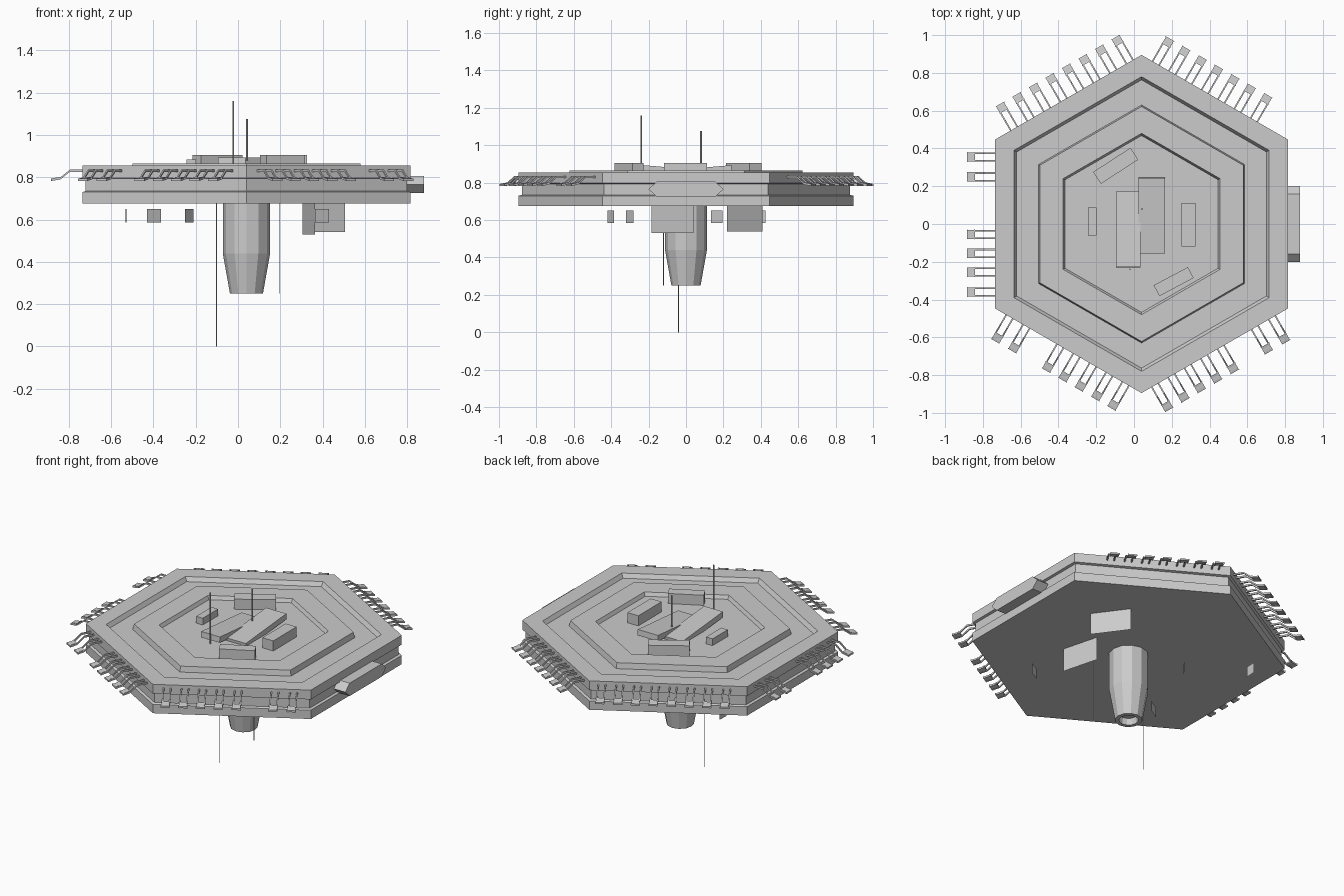
import bpy, bmesh, math
from mathutils import Vector, Matrix

if "Cube" in bpy.data.objects:
    bpy.data.objects.remove(bpy.data.objects["Cube"])

CX = 0.04  # hull axis is offset from the centre


def make(name, verts, faces):
    me = bpy.data.meshes.new(name)
    me.from_pydata([tuple(v) for v in verts], [], faces)
    bm = bmesh.new()
    bm.from_mesh(me)
    bmesh.ops.recalc_face_normals(bm, faces=bm.faces)
    bm.to_mesh(me)
    bm.free()
    ob = bpy.data.objects.new(name, me)
    bpy.context.collection.objects.link(ob)
    return ob


def lathe(name, profile, sides, x=CX, y=0.0):
    """Closed stack of n-sided rings, capped at both ends."""
    verts, faces = [], []
    for r, z in profile:
        for k in range(sides):
            a = math.pi / 2 + 2 * math.pi * k / sides
            verts.append((x + r * math.cos(a), y + r * math.sin(a), z))
    for i in range(len(profile) - 1):
        for k in range(sides):
            n = (k + 1) % sides
            faces.append((i * sides + k, i * sides + n,
                          (i + 1) * sides + n, (i + 1) * sides + k))
    last = (len(profile) - 1) * sides
    faces.append(tuple(range(sides))[::-1])
    faces.append(tuple(range(last, last + sides)))
    return make(name, verts, faces)


BOX = [(0, 1, 3, 2), (4, 6, 7, 5), (0, 4, 5, 1), (2, 3, 7, 6), (0, 2, 6, 4), (1, 5, 7, 3)]


def box(name, centre, size, turn=0.0, tilt=0.0):
    m = (Matrix.Translation(centre) @ Matrix.Rotation(math.radians(turn), 4, 'Z')
         @ Matrix.Rotation(tilt, 4, 'X'))
    verts = [m @ Vector((sx * size[0] / 2, sy * size[1] / 2, sz * size[2] / 2))
             for sx in (-1, 1) for sy in (-1, 1) for sz in (-1, 1)]
    return make(name, verts, BOX)


# Hexagonal hull: grooved edge, stepped top deck
lathe("hull", [(0.895, 0.675), (0.895, 0.73), (0.878, 0.735), (0.878, 0.793),
               (0.895, 0.797), (0.895, 0.855), (0.78, 0.855), (0.763, 0.83),
               (0.63, 0.83), (0.622, 0.864), (0.48, 0.864), (0.468, 0.842)], 6)

# Central engine pod with hollow nozzle
lathe("engine_pod", [(0.05, 0.29), (0.055, 0.25), (0.078, 0.25),
                     (0.112, 0.44), (0.112, 0.68)], 12)

# Deck structures
box("deck_block_back", (-0.097, 0.308, 0.872), (0.235, 0.075, 0.066), 33)
box("deck_block_front", (0.21, -0.305, 0.872), (0.205, 0.065, 0.066), 28)
box("deck_block_left", (-0.222, 0.013, 0.862), (0.045, 0.15, 0.045))
box("deck_block_right", (0.288, -0.003, 0.872), (0.075, 0.23, 0.066))
box("deck_ramp_left", (-0.03, -0.03, 0.859), (0.13, 0.40, 0.035), 0, -0.085)
box("deck_ramp_right", (0.093, 0.045, 0.859), (0.14, 0.40, 0.035), 0, 0.085)

# Antennas: x, y, bottom, top, radius
for name, x, y, z0, z1, r in [("mast_tall", -0.022, -0.24, 0.84, 1.16, 0.004),
                              ("mast_short", 0.042, 0.08, 0.84, 1.075, 0.005),
                              ("lower_probe_long", -0.102, -0.04, 0.0, 0.68, 0.002),
                              ("lower_probe_short", 0.195, -0.12, 0.25, 0.68, 0.002)]:
    lathe(name, [(r, z0), (r, z1)], 6, x, y)

# Thin panels under the hull: start, end, z range
for i, (a, b, z0, z1) in enumerate([((0.365, -0.185), (0.305, 0.04), 0.53, 0.676),
                                    ((0.505, 0.22), (0.365, 0.41), 0.54, 0.676),
                                    ((0.365, -0.42), (0.43, -0.385), 0.585, 0.65),
                                    ((-0.25, 0.135), (-0.21, 0.195), 0.585, 0.65),
                                    ((-0.43, -0.32), (-0.365, -0.28), 0.585, 0.65),
                                    ((-0.532, 0.36), (-0.528, 0.425), 0.585, 0.65)]):
    make(f"underside_panel_{i + 1}",
         [(*a, z0), (*b, z0), (*b, z1), (*a, z1)], [(0, 1, 2, 3)])

# Hangar bay on the right edge
outline = [(-0.2, 0.765), (-0.158, 0.725), (0.158, 0.725),
           (0.2, 0.765), (0.158, 0.805), (-0.158, 0.805)]
make("hangar_bay", [(x, y, z) for x in (0.78, 0.88) for y, z in outline],
     [tuple(range(6)), tuple(range(6, 12))]
     + [(k, (k + 1) % 6, (k + 1) % 6 + 6, k + 6) for k in range(6)])

# Docking arms: side angle -> positions along that side
ARMS = {60: [0.1 * k - 0.24 for k in range(7)],
        120: [0.101 * k - 0.375 for k in range(8)],
        180: [-0.355, -0.25, 0.055, 0.155, 0.255, 0.36],
        240: [-0.36, -0.257, -0.05, 0.05, 0.15, 0.25, 0.35],
        300: [-0.365, -0.265, -0.165, -0.065, 0.037, 0.245, 0.35]}
PATH = [(0.765, 0.836), (0.835, 0.836), (0.88, 0.8), (0.925, 0.792)]


def ribbon(path, half_widths, offset, thick, m, verts, faces):
    base = len(verts)
    for (d, z), (lo, hi) in zip(path, half_widths):
        for t, h in ((lo, 0), (hi, 0), (hi, thick), (lo, thick)):
            verts.append(m @ Vector((d, offset + t, z - h)))
    for i in range(len(path) - 1):
        for k in range(4):
            p, q = base + 4 * i, base + 4 * i + 4
            n = (k + 1) % 4
            faces.append((p + k, p + n, q + n, q + k))
    end = base + 4 * (len(path) - 1)
    faces.append((base, base + 1, base + 2, base + 3))
    faces.append((end, end + 1, end + 2, end + 3))


for angle, places in ARMS.items():
    verts, faces = [], []
    m = Matrix.Translation((CX, 0, 0)) @ Matrix.Rotation(math.radians(angle), 4, 'Z')
    for t in places:
        for s in (-1, 1):  # twin rods
            ribbon(PATH, [(-0.004, 0.004)] * 4, t + 0.02 * s, 0.01, m, verts, faces)
        # waisted landing plate at the tip
        ribbon([(0.882, 0.802), (0.893, 0.799), (0.914, 0.796), (0.925, 0.793)],
               [(-0.027, 0.027), (-0.02, 0.02), (-0.02, 0.02), (-0.027, 0.027)],
               t, 0.01, m, verts, faces)
    make(f"docking_arms_{angle}", verts, faces)
